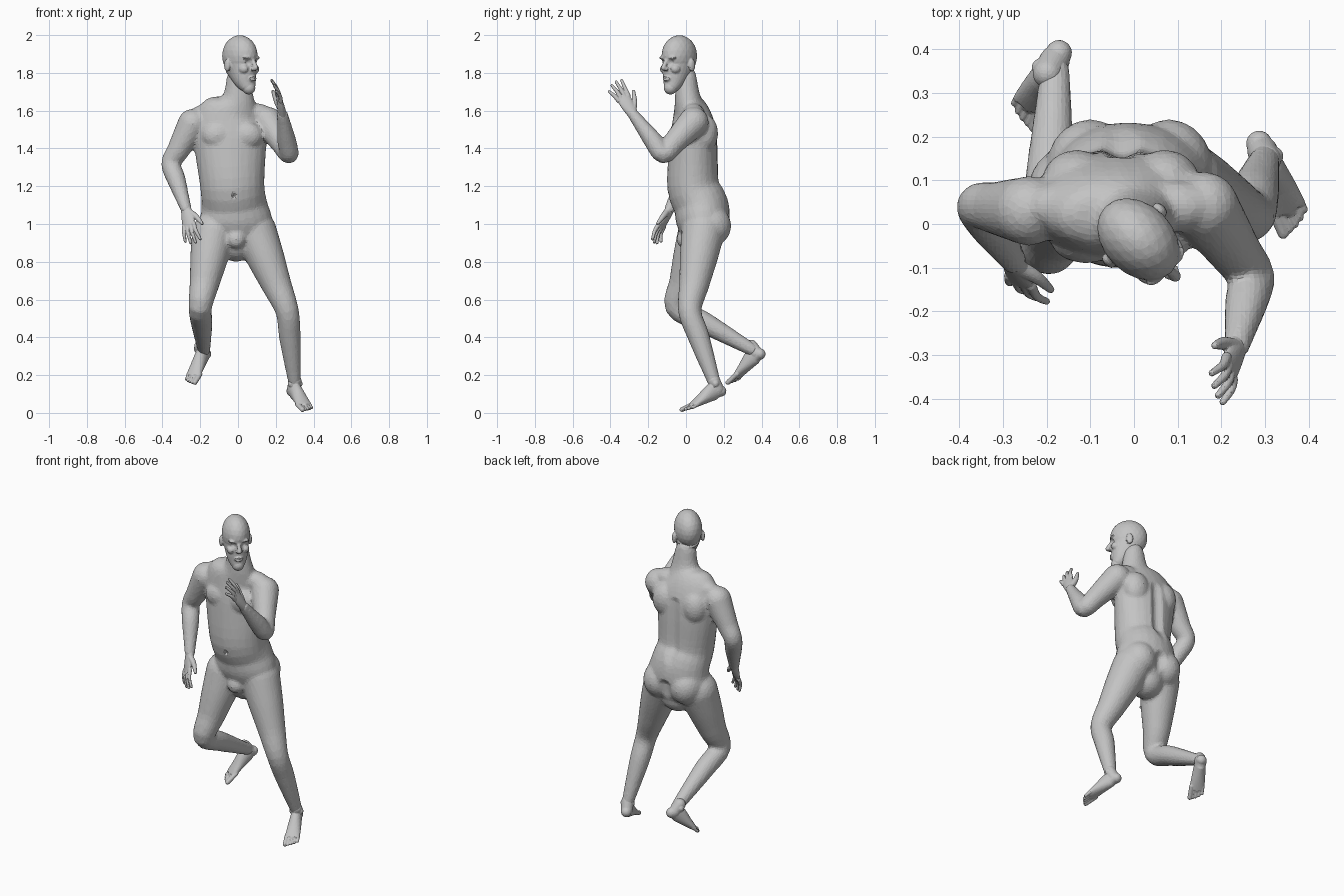
import bpy
import bmesh
import math
from mathutils import Matrix, Vector

default_cube = bpy.data.objects.get("Cube")
if default_cube:
    bpy.data.objects.remove(default_cube, do_unlink=True)

grey = (0.55, 0.55, 0.55, 1)
skin = bpy.data.materials.new("plain_grey")
skin.use_nodes = True
skin.diffuse_color = grey
skin.node_tree.nodes["Principled BSDF"].inputs["Base Color"].default_value = grey


def ball(bm, centre, radii):
    """Ellipsoid."""
    placement = Matrix.Translation(centre) @ Matrix.Diagonal((*radii, 1))
    bmesh.ops.create_icosphere(bm, subdivisions=3, radius=1, matrix=placement)


def spline(rows, steps=4):
    """Smooth interpolation through rows of numbers."""
    padded = [rows[0], *rows, rows[-1]]
    result = []
    for start in range(len(rows) - 1):
        for step in range(steps):
            t = step / steps
            result.append([
                b + t / 2 * (c - a + t * (2 * a - 5 * b + 4 * c - d + t * (3 * (b - c) + d - a)))
                for a, b, c, d in zip(*padded[start:start + 4])])
    return result + [list(rows[-1])]


def loft(bm, rows, sides=24):
    """Round-ended tube through rows of x, y, z, half width and, if not round, half depth."""
    rows = spline([row if len(row) == 5 else (*row, row[-1]) for row in rows])
    loops = []
    for index, (*centre, width, depth) in enumerate(rows):
        before = rows[max(index - 1, 0)]
        after = rows[min(index + 1, len(rows) - 1)]
        along = (Vector(after[:3]) - Vector(before[:3])).normalized()
        across = Vector((1, 0, 0))
        across = (across - along * across.dot(along)).normalized()
        outward = along.cross(across)
        loop = []
        for corner in range(sides):
            angle = corner * math.tau / sides
            offset = across * width * math.cos(angle) + outward * depth * math.sin(angle)
            loop.append(bm.verts.new(Vector(centre) + offset))
        loops.append(loop)
    for lower, upper in zip(loops, loops[1:]):
        for corner in range(sides):
            following = (corner + 1) % sides
            bm.faces.new((lower[corner], lower[following], upper[following], upper[corner]))
    bm.faces.new(loops[0])
    bm.faces.new(loops[-1])
    for *centre, width, depth in (rows[0], rows[-1]):
        ball(bm, centre, [min(width, depth)] * 3)


def limb(bm, joints, radii):
    """Two bones, three joints, with the radii spread evenly along them."""
    joints = [Vector(joint) for joint in joints]
    rows = []
    for index, radius in enumerate(radii):
        bone, third = divmod(index, 3)
        end = joints[min(bone + 1, len(joints) - 1)]
        rows.append((*joints[bone].lerp(end, third / 3), radius))
    loft(bm, rows)


def bake(ob):
    """Apply the object's modifiers."""
    graph = bpy.context.evaluated_depsgraph_get()
    mesh = bpy.data.meshes.new_from_object(ob.evaluated_get(graph))
    ob.modifiers.clear()
    ob.data = mesh


def press(mesh, start, end, radius, push):
    """Soft dent along a line."""
    start, push = Vector(start), Vector(push)
    line = Vector(end) - start
    for vert in mesh.vertices:
        along = (vert.co - start).dot(line) / max(line.length_squared, 1e-9)
        nearest = start + line * max(0, min(1, along))
        distance = (vert.co - nearest).length / radius
        if distance < 1:
            vert.co += push * (1 - distance ** 2) ** 2


def fuse(name, bm, voxel, soften, dents=(), placement=Matrix()):
    """Blend overlapping shapes into one skin, press in dents, reduce to flat facets."""
    bmesh.ops.recalc_face_normals(bm, faces=bm.faces[:])
    mesh = bpy.data.meshes.new(name)
    bm.to_mesh(mesh)
    bm.free()
    ob = bpy.data.objects.new(name, mesh)
    bpy.context.scene.collection.objects.link(ob)
    remesh = ob.modifiers.new("blend", "REMESH")
    remesh.mode = "VOXEL"
    remesh.voxel_size = voxel
    smooth = ob.modifiers.new("soften", "SMOOTH")
    smooth.iterations = soften
    bake(ob)
    for dent in dents:
        press(ob.data, *dent)
    ob.modifiers.new("facets", "DECIMATE").ratio = 0.25
    bake(ob)
    ob.data.transform(placement)
    if placement.determinant() < 0:
        ob.data.flip_normals()
    ob.data.shade_flat()
    ob.data.materials.clear()
    ob.data.materials.append(skin)


def frame(origin, forward, up, mirrored):
    """Placement with y forward, z up and x towards the thumb or big toe."""
    y = Vector(forward).normalized()
    z = Vector(up)
    z = (z - y * z.dot(y)).normalized()
    x = z.cross(y) if mirrored else y.cross(z)
    return Matrix.Translation(origin) @ Matrix((x, y, z)).transposed().to_4x4()


# Torso and neck
bm = bmesh.new()
loft(bm, [(-.01, .09, .9, .13, .1), (-.01, .09, 1, .19, .14), (-.02, .08, 1.1, .175, .145),
          (-.03, .04, 1.2, .17, .14), (-.04, .04, 1.4, .19, .13), (-.04, .04, 1.5, .2, .12),
          (-.03, .03, 1.58, .18, .1), (0, .01, 1.66, .09, .07), (0, 0, 1.78, .06, .055)])
for side in (-1, 1):
    for x, y, z, radii in (
        (.08, -.04, 1.47, (.08, .05, .07)),   # chest
        (.1, .1, 1.48, (.08, .07, .1)),       # shoulder blade
        (.12, .04, 1.58, (.1, .06, .06)),     # shoulder slope
    ):
        ball(bm, (side * x - .03, y, z), radii)
    ball(bm, (side * .09 - .01, .13, .99), (.1, .11, .11))    # buttock
ball(bm, (-.01, -.01, .92), (.05, .04, .05))

# Arms: shoulder, elbow, wrist
right_wrist = (-.275, -.085, 1.08)
left_wrist = (.235, -.28, 1.58)
arm_radii = (.08, .07, .06, .052, .05, .04, .03)
limb(bm, [(-.24, .03, 1.53), (-.355, .04, 1.32), right_wrist], arm_radii)
limb(bm, [(.16, .04, 1.54), (.27, -.12, 1.37), left_wrist], arm_radii)

# Legs: hip, knee, ankle
leg_radii = (.115, .1, .08, .062, .058, .047, .034)
limb(bm, [(-.13, .07, .95), (-.2, -.05, .56), (-.18, .35, .335)], leg_radii)
limb(bm, [(.09, .09, .96), (.26, .02, .54), (.3, .15, .16)], leg_radii)

fuse("body", bm, .01, 7, [
    ((-.03, .18, 1.1), (-.03, .18, 1.5), .05, (0, -.02, 0)),    # spine
    ((-.01, .24, .9), (-.01, .24, 1), .05, (0, -.03, 0)),       # cleft
    ((-.02, -.1, 1.15), (-.02, -.1, 1.15), .02, (0, .02, 0)),   # navel
])

# Head, built facing forward and turned to its left
bm = bmesh.new()
ball(bm, (0, .007, 1.89), (.08, .107, .11))
loft(bm, [(0, -.06, 1.72, .04, .035), (0, -.035, 1.76, .058, .062), (0, 0, 1.84, .073, .098)])
loft(bm, [(0, -.09, 1.87, .009), (0, -.112, 1.826, .014)])      # nose
ball(bm, (0, -.09, 1.77), (.026, .015, .015))                   # lips
dents = [((-.02, -.1, 1.77), (.02, -.1, 1.77), .01, (0, .006, 0))]
for side in (-1, 1):
    ball(bm, (side * .01, -.1, 1.82), (.01, .01, .01))          # nostril
    ball(bm, (side * .03, -.08, 1.88), (.03, .017, .01))        # brow
    ball(bm, (side * .04, -.06, 1.82), (.025, .03, .025))       # cheek
    ball(bm, (side * .083, .02, 1.84), (.012, .02, .034))       # ear
    socket = (side * .032, -.092, 1.855)
    dents += [(socket, socket, .024, (0, .013, 0)), (socket, socket, .014, (0, -.006, 0))]
fuse("head", bm, .005, 4, dents,
     Matrix.Translation((.015, -.04, 0)) @ Matrix.Rotation(math.pi / 4, 4, "Z"))

# Hands: wrist at the origin, fingers along y, thumb towards x, palm facing down
for name, placement in {
    "right_hand": frame(right_wrist, (.03, -.09, -.175), (-.44, -.7, .28), True),
    "left_hand": frame(left_wrist, (-.035, -.11, .185), (.97, .13, .26), False),
}.items():
    bm = bmesh.new()
    loft(bm, [(0, -.01, 0, .027, .024), (0, .06, 0, .036, .018), (0, .11, 0, .036, .011)])
    for finger in range(4):
        base = .03 - .02 * finger
        tip = .2 - .007 * (finger - 1) ** 2
        loft(bm, [(base, .1, 0, .012), (base * 1.2, (tip + .1) / 2, 0, .01),
                  (base * 1.5, tip, -.016, .008)])
    loft(bm, [(.015, .025, 0, .018), (.045, .06, -.01, .015), (.07, .11, -.016, .009)])
    fuse(name, bm, .0035, 2, placement=placement)

# Feet: back of the heel at the origin, toes along y, big toe towards x
for name, placement in {
    "right_foot": frame((-.15, .43, .3), (-.4, -.72, -.57), (0, 0, 1), True),
    "left_foot": frame((.27, .22, .092), (.4, -.9, -.34), (0, 0, 1), False),
}.items():
    bm = bmesh.new()
    loft(bm, [(0, .03, .035, .03), (0, .07, .047, .033, .047), (0, .15, .03, .04, .03),
              (0, .21, .017, .043, .016)])
    loft(bm, [(0, .045, .05, .035), (0, .05, .1, .034)])        # ankle
    for side in (-1, 1):
        ball(bm, (side * .028, .055, .085), (.013, .018, .018))
    for toe in range(5):
        x = .033 - .0165 * toe
        radius = .009 if toe else .013
        loft(bm, [(x, .19, .016, radius), (x, .26 - .002 * toe ** 2, .011, radius)])
    fuse(name, bm, .004, 2, placement=placement)
